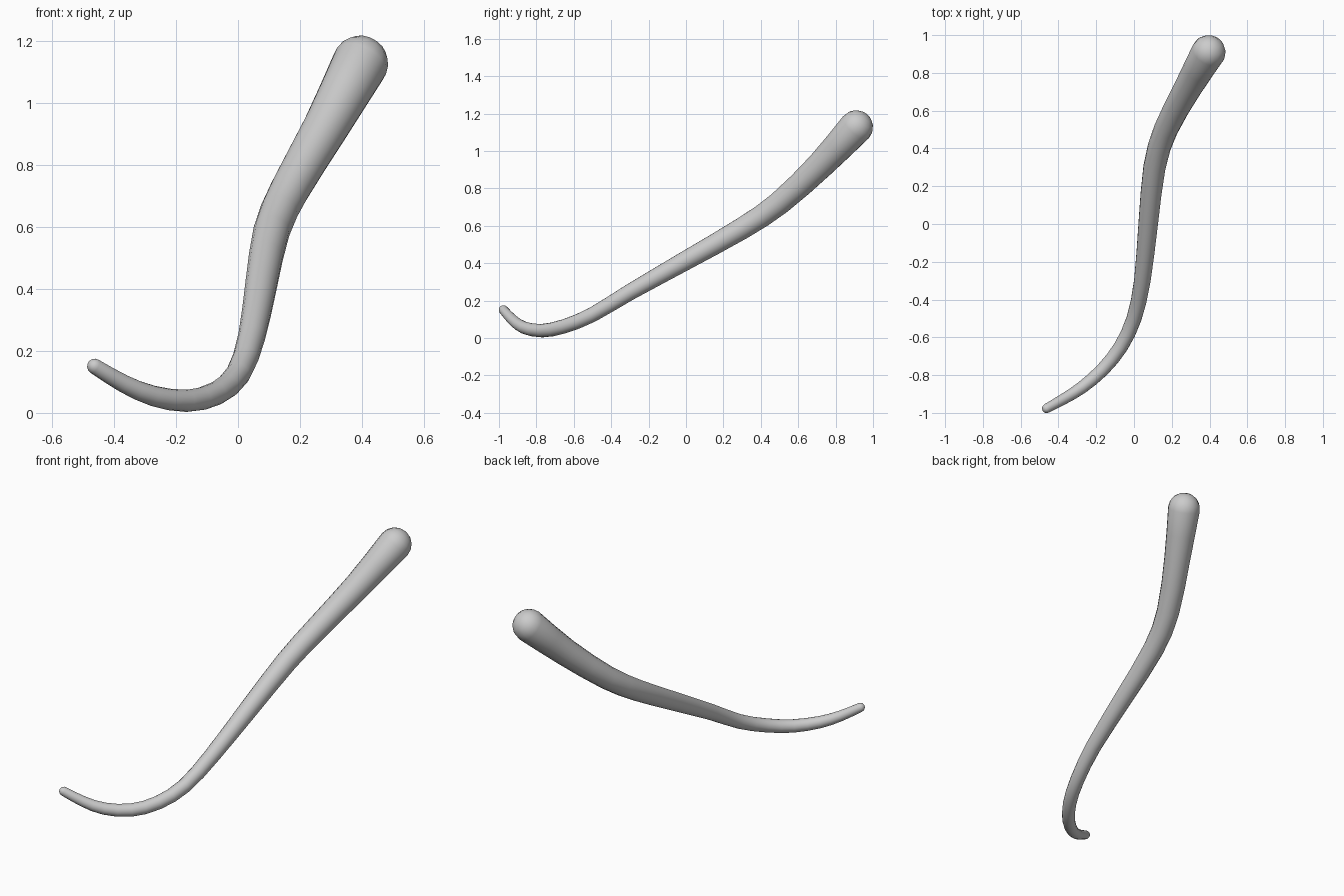
import bpy, bmesh, math
from mathutils import Vector

if "Cube" in bpy.data.objects:
    bpy.data.objects.remove(bpy.data.objects["Cube"])

SIDES = 16
# Centre line from thin tip to thick end: x, y, z, radius
PATH = [
    (-0.462, -0.976, 0.150, 0.025),
    (-0.370, -0.925, 0.095, 0.029),
    (-0.275, -0.865, 0.055, 0.033),
    (-0.165, -0.770, 0.039, 0.036),
    (-0.070, -0.650, 0.063, 0.038),
    (0.000, -0.500, 0.125, 0.040),
    (0.044, -0.300, 0.245, 0.044),
    (0.075, 0.000, 0.415, 0.052),
    (0.108, 0.300, 0.586, 0.059),
    (0.168, 0.500, 0.722, 0.064),
    (0.285, 0.720, 0.925, 0.074),
    (0.394, 0.909, 1.127, 0.091),
]


def smooth_path(points, steps):
    """Catmull-Rom through the path points, radius included."""
    p = [Vector(q) for q in points]
    p = [2 * p[0] - p[1]] + p + [2 * p[-1] - p[-2]]
    out = []
    for a, b, c, d in zip(p, p[1:], p[2:], p[3:]):
        for i in range(steps):
            t = i / steps
            out.append(0.5 * (2 * b + (c - a) * t + (2 * a - 5 * b + 4 * c - d) * t**2
                              + (3 * b - a - 3 * c + d) * t**3))
    return out + [p[-2]]


path = smooth_path(PATH, 2)
centres = [q.to_3d() for q in path]
radii = [q.w for q in path]
n = len(path)
tangents = [(centres[min(i + 1, n - 1)] - centres[max(i - 1, 0)]).normalized() for i in range(n)]

# Rings as (centre, tangent, radius), with a rounded cap at both ends
angles = [math.radians(a) for a in (22, 44, 66)]
rings = [(centres[0] - tangents[0] * radii[0] * math.sin(a), tangents[0], radii[0] * math.cos(a))
         for a in reversed(angles)]
rings += list(zip(centres, tangents, radii))
rings += [(centres[-1] + tangents[-1] * radii[-1] * math.sin(a), tangents[-1], radii[-1] * math.cos(a))
          for a in angles]

bm = bmesh.new()
loops = []
side = Vector((0, 0, 1))
for c, t, r in rings:
    side = (side - t * side.dot(t)).normalized()
    other = t.cross(side)
    loops.append([bm.verts.new(c + r * (side * math.cos(k * math.tau / SIDES)
                                        + other * math.sin(k * math.tau / SIDES)))
                  for k in range(SIDES)])
for a, b in zip(loops, loops[1:]):
    for k in range(SIDES):
        j = (k + 1) % SIDES
        bm.faces.new((a[k], a[j], b[j], b[k]))

# Poles closing the two caps
start = bm.verts.new(centres[0] - tangents[0] * radii[0])
end = bm.verts.new(centres[-1] + tangents[-1] * radii[-1])
for k in range(SIDES):
    j = (k + 1) % SIDES
    bm.faces.new((start, loops[0][j], loops[0][k]))
    bm.faces.new((end, loops[-1][k], loops[-1][j]))
bmesh.ops.recalc_face_normals(bm, faces=bm.faces)
for f in bm.faces:
    f.smooth = True

mesh = bpy.data.meshes.new("curved_tapered_rod")
bm.to_mesh(mesh)
bm.free()
rod = bpy.data.objects.new("curved_tapered_rod", mesh)
bpy.context.collection.objects.link(rod)
